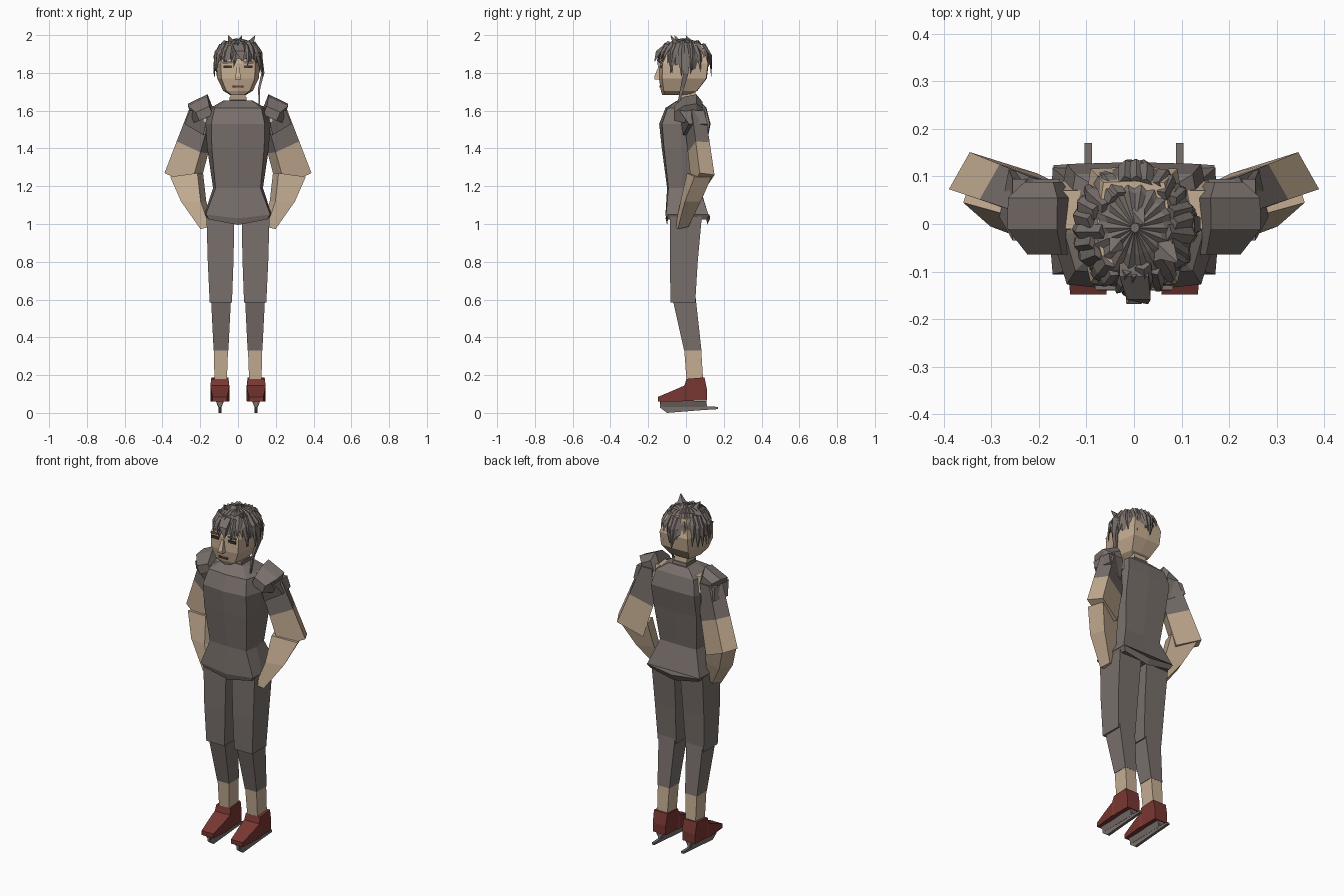
import bpy, bmesh, math, random
from mathutils import Vector as V
random.seed(4)

def material(name, col):
    m = bpy.data.materials.new(name)
    m.diffuse_color = (*col, 1)
    return m

GREY = material("warm_grey", (0.19, 0.16, 0.148))
SKIN = material("skin", (0.56, 0.42, 0.29))
RED = material("boot_red", (0.19, 0.038, 0.032))
DARK = material("eye_dark", (0.05, 0.04, 0.04))
LIP = material("lip_brown", (0.14, 0.055, 0.04))

def loft(name, rings, mat, side=1):
    """Skin equal-length point rings into a closed flat-faced solid."""
    bm = bmesh.new()
    vs = [[bm.verts.new((p[0] * side, p[1], p[2])) for p in r] for r in rings]
    n = len(rings[0])
    for a, b in zip(vs, vs[1:]):
        for i in range(n):
            j = (i + 1) % n
            bm.faces.new((a[i], a[j], b[j], b[i]))
    bm.faces.new(vs[0])
    bm.faces.new(vs[-1])
    bmesh.ops.recalc_face_normals(bm, faces=bm.faces)
    me = bpy.data.meshes.new(name)
    bm.to_mesh(me)
    bm.free()
    me.materials.append(mat)
    ob = bpy.data.objects.new(name, me)
    bpy.context.collection.objects.link(ob)
    return ob

def quad(c, u, v):
    c, u, v = V(c), V(u), V(v)
    return [c + u + v, c - u + v, c - u - v, c + u - v]

def flat(x, y, z, hx, hy):
    return quad((x, y, z), (hx, 0, 0), (0, hy, 0))

def body_ring(z, w, f, b, k=0.8, dip=0.0):
    """Eight-sided ring: w half width, f front depth, b back depth, k corner squareness."""
    return [(0, -f, z - dip), (k * w, -f * (0.5 + 0.48 * k), z), (w, -0.2 * f, z), (k * w, b * 0.97, z),
            (0, b, z - dip), (-k * w, b * 0.97, z), (-w, -0.2 * f, z), (-k * w, -f * (0.5 + 0.48 * k), z)]

def box(name, c, h, mat, side=1):
    x, y, z = c
    return loft(name, [flat(x, y, z - h[2], h[0], h[1]), flat(x, y, z + h[2], h[0], h[1])], mat, side)

# Shirt and hem
loft("shirt", [body_ring(1.05, 0.178, 0.11, 0.122, 0.96, 0.02), body_ring(1.19, 0.132, 0.10, 0.075, 0.9),
               body_ring(1.40, 0.163, 0.128, 0.105, 0.85), body_ring(1.53, 0.172, 0.142, 0.13, 0.82),
               body_ring(1.615, 0.145, 0.108, 0.108, 0.85), body_ring(1.655, 0.075, 0.045, 0.07, 0.85)], GREY)
loft("shirt_hem", [body_ring(1.025, 0.165, 0.10, 0.112, 0.94, 0.03),
                   body_ring(1.05, 0.176, 0.108, 0.128, 0.96, 0.02)], GREY)

# Neck, collar and head
loft("neck", [flat(0, 0.02, 1.62, 0.042, 0.04), flat(0, 0.0, 1.73, 0.04, 0.045)], SKIN)
loft("collar", [flat(0, 0.018, 1.64, 0.048, 0.047), flat(0, 0.014, 1.672, 0.044, 0.044)], GREY)
loft("head", [body_ring(1.682, 0.04, 0.125, 0.01), body_ring(1.705, 0.078, 0.133, 0.06),
              body_ring(1.77, 0.110, 0.143, 0.11), body_ring(1.85, 0.114, 0.14, 0.12),
              body_ring(1.95, 0.08, 0.09, 0.09)], SKIN)
loft("nose", [flat(0, -0.15, 1.765, 0.017, 0.017), flat(0, -0.148, 1.78, 0.014, 0.02),
              flat(0, -0.137, 1.835, 0.007, 0.008)], SKIN)
box("mouth", (0, -0.136, 1.727, ), (0.028, 0.0045, 0.005), LIP)
for s in (1, -1):
    box("eye", (0.055, -0.135, 1.832), (0.023, 0.0045, 0.007), DARK, s)
    box("eyebrow", (0.055, -0.134, 1.855), (0.027, 0.0045, 0.004), GREY, s)

# Hair cap: ridged dome with a zigzag hem, higher at the face
HC = V((0.002, -0.008, 1.865))
def dome(a, lat, r=1.0):
    return HC + V((0.122 * math.sin(a) * math.cos(lat), -0.134 * math.cos(a) * math.cos(lat),
                   0.115 * math.sin(lat))) * r

N = 36
hair = []
for t in (0, 0.25, 0.5, 0.75, 1):
    ring = []
    for i in range(N):
        a = 2 * math.pi * i / N
        low = 0.12 - 0.33 * (1 - math.cos(a))
        lat = 1.5 + (low - 1.5) * t - (0.12 * t if i % 2 else 0)
        ring.append(dome(a, lat, 1.0 + (0.035 if i % 2 else -0.015)))
    hair.append(ring)
loft("hair_cap", hair, GREY)

# Pointed locks laid over the dome
def lock(name, a, lat0, lat1, w, twist):
    rings = []
    for t in (0, 0.35, 0.7, 1):
        la, an = lat0 + (lat1 - lat0) * t, a + twist * t
        wid = w * (0.6 + t) * (1 - t) + 0.001
        tang = V((math.cos(an), math.sin(an), 0))
        c = dome(an, max(la, -0.15), 1.03 + 0.04 * t)
        if la < -0.15:
            c.z = HC.z + 0.12 * math.sin(la)
        out = (c - HC).normalized() * (0.012 * (1 - t) + 0.001)
        rings.append([c - tang * wid, c + out, c + tang * wid, c - out])
    loft(name, rings, GREY)

for i in range(26):
    a = 2 * math.pi * (i + random.uniform(-0.2, 0.2)) / 26
    fringe = math.cos(a) > 0.6
    tip = random.uniform(-0.35, 0.02) if fringe else random.uniform(-0.8, -0.45)
    lock("hair_lock", a, random.uniform(0.7, 1.0), tip, random.uniform(0.018, 0.03), random.uniform(-0.2, 0.2))

# Crown tufts and forelock
for x, y, dx in ((0.06, -0.05, 0.03), (-0.03, -0.03, -0.02), (0.0, 0.03, 0.02)):
    loft("crown_tuft", [flat(x, y, 1.955, 0.022, 0.02), flat(x + dx, y - 0.03, 1.997, 0.002, 0.002)], GREY)
loft("forelock", [flat(0.0, -0.09, 1.955, 0.03, 0.02), flat(0.01, -0.145, 1.915, 0.025, 0.014),
                  flat(0.028, -0.166, 1.86, 0.002, 0.002)], GREY)

# Long thin strand on one side
loft("long_strand", [flat(0.115, 0.0, 1.90, 0.012, 0.02), flat(0.132, 0.0, 1.80, 0.008, 0.014),
                     flat(0.112, -0.02, 1.72, 0.006, 0.01), flat(0.112, -0.05, 1.60, 0.002, 0.003)], GREY)

for s in (1, -1):
    # Arm: sleeve, bare upper arm, forearm with the hand on the hip
    top = quad((0.185, 0.045, 1.58), (0.055, 0.02, 0.025), (-0.02, 0.035, 0))
    elbow = quad((0.297, 0.09, 1.232), (0.07, 0.022, 0.033), (-0.022, 0.039, -0.005))
    mid = [p.lerp(q, 0.5) for p, q in zip(top, elbow)]
    loft("sleeve", [top, mid], GREY, s)
    loft("upper_arm", [mid, elbow], SKIN, s)
    loft("forearm", [quad((0.272, 0.07, 1.26), (0.072, 0.02, -0.01), (-0.015, 0.045, 0)),
                     quad((0.235, 0.025, 1.12), (0.052, 0.012, 0), (-0.015, 0.042, 0)),
                     quad((0.165, -0.022, 0.985), (0.024, 0.006, -0.006), (-0.01, 0.028, 0.006))], SKIN, s)
    # Shoulder: bare patch and angular puff
    loft("bare_shoulder", [flat(0.145, 0.03, 1.54, 0.04, 0.06), flat(0.135, 0.03, 1.625, 0.028, 0.04)], SKIN, s)
    loft("shoulder_puff", [quad((0.178, -0.064, 1.585), (0.036, 0, -0.016), (0.01, 0, 0.022)),
                           quad((0.198, -0.01, 1.605), (0.052, 0, -0.024), (0.016, 0, 0.045)),
                           quad((0.197, 0.055, 1.62), (0.052, 0, -0.025), (0.016, 0, 0.042)),
                           quad((0.19, 0.088, 1.60), (0.03, 0, -0.016), (0.01, 0, 0.03))], GREY, s)
    loft("puff_flare", [quad((0.205, 0.03, 1.60), (0.05, 0, 0), (0, 0.065, 0)),
                        quad((0.223, 0.05, 1.50), (0.05, 0.015, 0.03), (-0.01, 0.05, 0))], GREY, s)
    # Leg: thigh, shin, bare ankle
    loft("thigh", [flat(0.093, 0.0, 1.04, 0.074, 0.084), flat(0.092, -0.012, 0.80, 0.068, 0.074),
                   flat(0.091, -0.016, 0.585, 0.059, 0.065)], GREY, s)
    loft("shin", [flat(0.09, -0.014, 0.63, 0.054, 0.063), flat(0.09, 0.036, 0.33, 0.039, 0.046)], GREY, s)
    loft("ankle", [flat(0.09, 0.036, 0.33, 0.037, 0.045), flat(0.092, 0.047, 0.17, 0.033, 0.044)], SKIN, s)

    # Skate boot: cross-sections from toe to heel (y, half width, bottom, top)
    loft("skate_boot", [quad((0.096, y, (b + t) / 2), (h, 0, 0), (0, 0, (t - b) / 2)) for y, h, b, t in
                        ((-0.148, 0.038, 0.06, 0.085), (-0.06, 0.047, 0.06, 0.122), (-0.008, 0.05, 0.062, 0.145),
                         (0.002, 0.046, 0.063, 0.18), (0.098, 0.044, 0.066, 0.188), (0.112, 0.042, 0.066, 0.12))],
         RED, s)
    # Blade holder and blade with a rear tail
    loft("blade_holder", [flat(0.096, -0.012, 0.03, 0.009, 0.115), flat(0.096, -0.015, 0.064, 0.022, 0.125)], GREY, s)
    side = ((-0.138, 0.06), (0.108, 0.06), (0.112, 0.034), (0.17, 0.032), (0.17, 0.02),
            (0.09, 0.015), (-0.10, 0.0), (-0.138, 0.028))
    loft("skate_blade", [[(0.096 + d, y, z) for y, z in side] for d in (-0.008, 0.008)], GREY, s)
